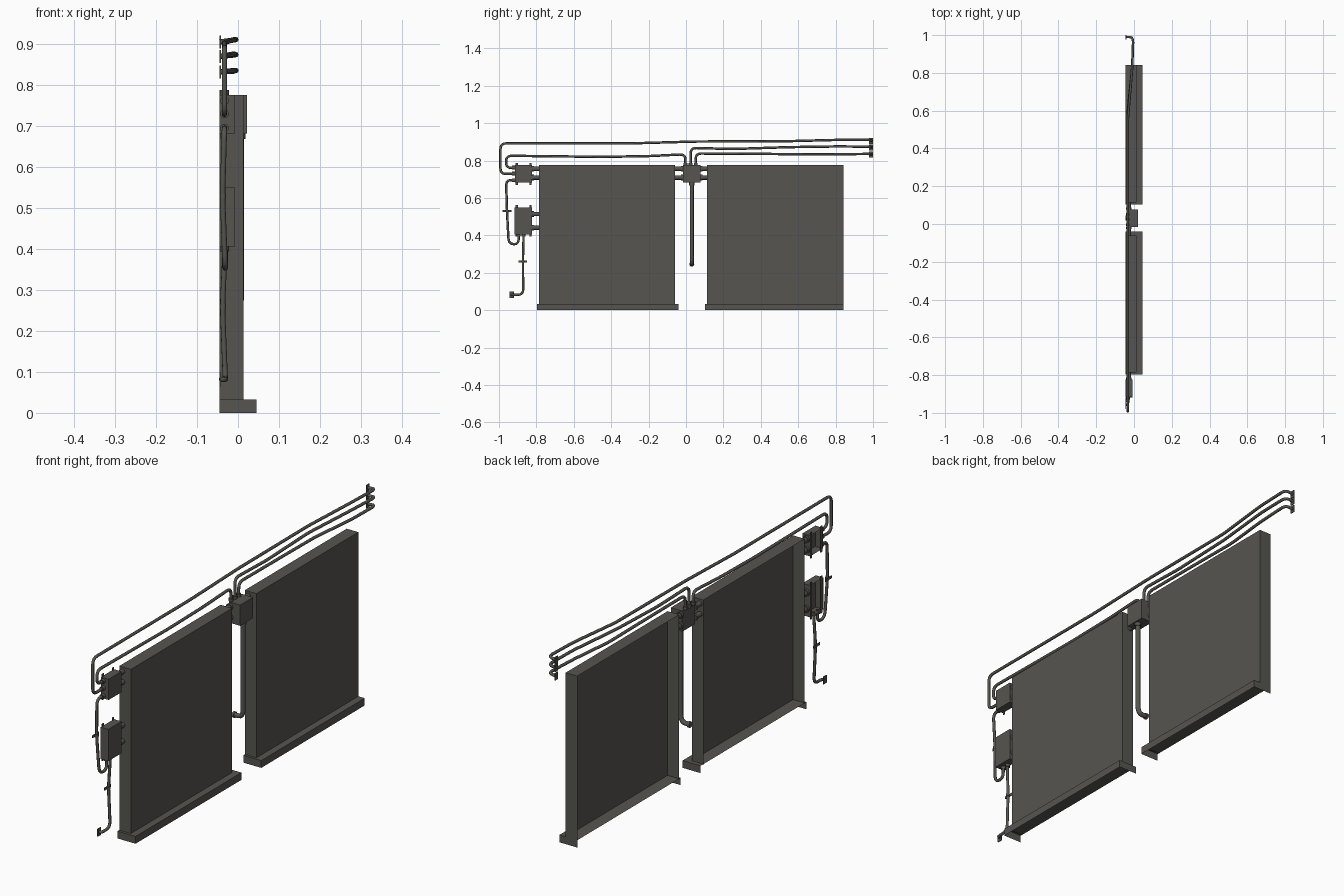
import bpy, bmesh
from mathutils import Vector

if "Cube" in bpy.data.objects:
    bpy.data.objects.remove(bpy.data.objects["Cube"])

mat = bpy.data.materials.new("dark olive grey metal")
mat.diffuse_color = (0.092, 0.090, 0.079, 1)
mat.use_nodes = True
mat.node_tree.nodes["Principled BSDF"].inputs["Base Color"].default_value = mat.diffuse_color
WALL = -0.045


def add(name, bm):
    me = bpy.data.meshes.new(name)
    bm.to_mesh(me)
    bm.free()
    me.materials.append(mat)
    ob = bpy.data.objects.new(name, me)
    bpy.context.collection.objects.link(ob)
    return ob


def box(name, lo, hi, open_dirs=()):
    """Box between two corners, leaving out faces that point along open_dirs."""
    lo, hi = Vector(lo), Vector(hi)
    bm = bmesh.new()
    bmesh.ops.create_cube(bm, size=1)
    for v in bm.verts:
        v.co = Vector([(lo[i] + hi[i]) / 2 + v.co[i] * (hi[i] - lo[i]) for i in range(3)])
    bm.normal_update()
    gone = [f for f in bm.faces if any(f.normal.dot(Vector(d)) > 0.9 for d in open_dirs)]
    bmesh.ops.delete(bm, geom=gone, context='FACES')
    return add(name, bm)


def smooth(ob):
    bpy.ops.object.select_all(action='DESELECT')
    ob.select_set(True)
    bpy.context.view_layer.objects.active = ob
    bpy.ops.object.shade_smooth_by_angle(angle=0.8)


def cyl(name, a, b, r, n=12):
    a, b = Vector(a), Vector(b)
    bm = bmesh.new()
    bmesh.ops.create_cone(bm, cap_ends=True, segments=n, radius1=r, radius2=r, depth=(b - a).length)
    q = (b - a).to_track_quat('Z', 'Y')
    for v in bm.verts:
        v.co = q @ v.co + (a + b) / 2
    smooth(add(name, bm))


def pipe(name, pts, r=0.0065, bend=0.03):
    """Tube along a path whose corners are rounded."""
    pts = [Vector(p) for p in pts]
    path = [pts[0]]
    for p, c, n in zip(pts, pts[1:], pts[2:]):
        d1, d2 = p - c, n - c
        a = c + d1.normalized() * min(bend, d1.length * 0.49)
        b = c + d2.normalized() * min(bend, d2.length * 0.49)
        for i in range(6):
            t = i / 5
            path.append(a * (1 - t) ** 2 + c * 2 * t * (1 - t) + b * t * t)
    path.append(pts[-1])
    cu = bpy.data.curves.new(name, 'CURVE')
    cu.dimensions = '3D'
    cu.bevel_depth = r
    cu.bevel_resolution = 2
    cu.use_fill_caps = True
    sp = cu.splines.new('POLY')
    sp.points.add(len(path) - 1)
    for q, co in zip(sp.points, path):
        q.co = (*co, 1)
    cu.materials.append(mat)
    ob = bpy.data.objects.new(name, cu)
    bpy.context.collection.objects.link(ob)
    bpy.ops.object.select_all(action='DESELECT')
    ob.select_set(True)
    bpy.context.view_layer.objects.active = ob
    bpy.ops.object.convert(target='MESH')
    smooth(bpy.context.view_layer.objects.active)


BACK, DOWN = (-1, 0, 0), (0, 0, -1)

# two hollow cabinets with plinths
for side, y0, y1, b0, b1 in (("left", -0.785, -0.06, -0.797, -0.04),
                             ("right", 0.113, 0.842, 0.102, 0.842)):
    box(side + "_cabinet", (WALL, y0, 0.03), (0.013, y1, 0.776), (BACK, DOWN))
    box(side + "_plinth", (WALL, b0, 0), (0.045, b1, 0.033), (BACK, DOWN))

# junction boxes
box("upper_box", (WALL, -0.915, 0.682), (-0.007, -0.823, 0.776), (BACK,))
box("lower_box", (WALL, -0.918, 0.406), (-0.007, -0.823, 0.55), (BACK,))
box("centre_box", (-0.035, -0.016, 0.682), (0.022, 0.077, 0.776))

# mounting tabs above and below the wall boxes
for z0, z1 in ((0.682, 0.776), (0.406, 0.55)):
    for y in (-0.905, -0.832):
        box("mounting_tab", (WALL, y - 0.006, z0 - 0.012), (WALL + 0.003, y + 0.006, z1 + 0.012))

# stub conduits between boxes and cabinets, with collars at the box side
for ya, yb, zs in ((-0.823, -0.785, (0.756, 0.709)), (-0.823, -0.785, (0.514, 0.441)),
                   (-0.016, -0.06, (0.756, 0.709)), (0.077, 0.113, (0.756, 0.709))):
    s = 1 if yb > ya else -1
    for z in zs:
        cyl("stub_conduit", (-0.028, ya, z), (-0.028, yb, z), 0.0115)
        cyl("stub_collar", (-0.028, ya, z), (-0.028, ya + s * 0.010, z), 0.0155)

# long pipes to the right-hand wall plates
X = -0.033
pipe("top_pipe", [(X, -0.915, 0.73), (X, -0.992, 0.728), (X, -0.992, 0.892), (X, -0.3, 0.892),
                  (X, 0.05, 0.902), (X, 0.55, 0.904), (-0.010, 0.82, 0.911), (-0.004, 0.99, 0.911),
                  (WALL, 0.99, 0.905)])
pipe("middle_pipe", [(X, 0.025, 0.77), (X, 0.025, 0.868), (X, 0.25, 0.862), (X, 0.55, 0.872),
                     (-0.010, 0.82, 0.876), (-0.004, 0.99, 0.874), (WALL, 0.99, 0.870)])
pipe("bottom_pipe", [(X, 0.052, 0.77), (X, 0.052, 0.838), (X, 0.4, 0.836), (X, 0.6, 0.834),
                     (-0.010, 0.82, 0.834), (-0.004, 0.99, 0.836), (WALL, 0.99, 0.832)])
for z in (0.905, 0.870, 0.832):
    box("wall_plate", (WALL, 0.978, z - 0.016), (WALL + 0.004, 1.0, z + 0.016))

# pipe linking upper box and centre box
pipe("link_pipe", [(X, -0.915, 0.762), (X, -0.962, 0.762), (X, -0.962, 0.826), (X, -0.45, 0.82),
                   (X, -0.2, 0.824), (X, -0.003, 0.834), (X, -0.003, 0.77)])

# looping pipe between the upper and lower boxes
pipe("loop_pipe", [(X, -0.915, 0.695), (X, -0.962, 0.695), (-0.038, -0.957, 0.53),
                   (-0.031, -0.948, 0.355), (-0.031, -0.895, 0.352), (-0.031, -0.895, 0.41)])

# drop pipe from the lower box to the wall
pipe("drop_pipe", [(-0.031, -0.868, 0.41), (-0.038, -0.872, 0.26), (-0.031, -0.870, 0.083),
                   (-0.030, -0.930, 0.082), (WALL, -0.932, 0.082)])
box("drop_wall_plate", (WALL, -0.943, 0.065), (WALL + 0.004, -0.92, 0.099))

# pipe clips
for y, z in ((-0.957, 0.53), (-0.872, 0.26)):
    box("clip_plate", (WALL, y - 0.023, z - 0.006), (WALL + 0.003, y + 0.023, z + 0.006))
    cyl("clip_ring", (-0.037, y, z - 0.006), (-0.037, y, z + 0.006), 0.008)

# collars where pipes enter boxes
for z in (0.73, 0.762, 0.695):
    cyl("side_collar", (X, -0.915, z), (X, -0.929, z), 0.0105)
for y, z, s in ((-0.895, 0.406, -1), (-0.868, 0.406, -1), (-0.003, 0.776, 1),
                (0.025, 0.776, 1), (0.052, 0.776, 1)):
    cyl("end_collar", (X, y, z), (X, y, z + s * 0.012), 0.0105)

# thick centre drop conduit, bending back into the wall
pipe("centre_conduit", [(0.004, 0.031, 0.69), (0.004, 0.031, 0.246), (WALL, 0.031, 0.246)], 0.0105, 0.035)
cyl("conduit_collar", (0.004, 0.031, 0.682), (0.004, 0.031, 0.668), 0.014)
cyl("conduit_wall_collar", (WALL, 0.031, 0.246), (WALL + 0.01, 0.031, 0.246), 0.0135)
